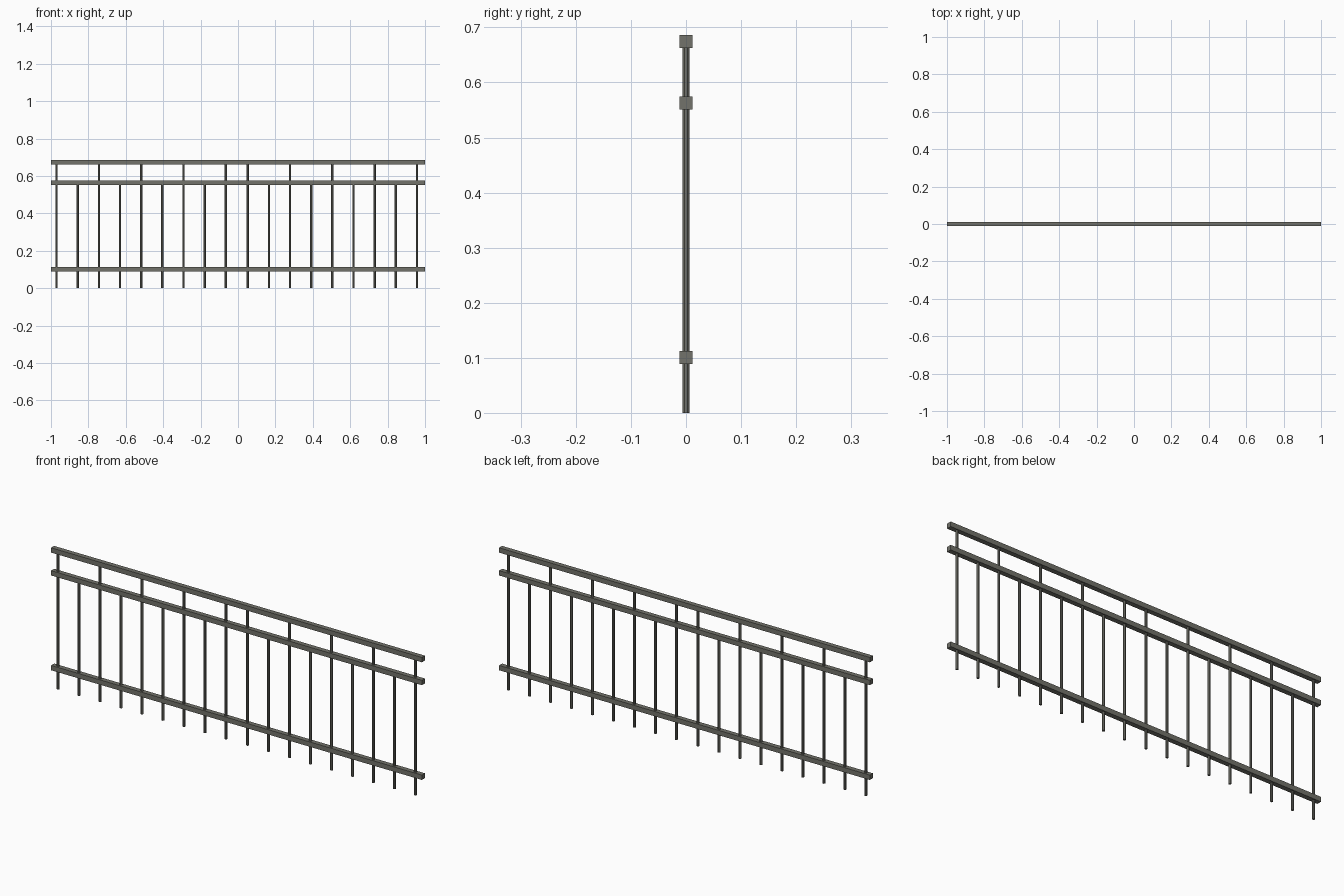
import bpy, math

if "Cube" in bpy.data.objects:
    bpy.data.objects.remove(bpy.data.objects["Cube"])

metal = bpy.data.materials.new("warm grey metal")
metal.diffuse_color = (0.17, 0.17, 0.145, 1)
metal.use_nodes = True
metal.node_tree.nodes["Principled BSDF"].inputs["Base Color"].default_value = metal.diffuse_color


def finish(name):
    ob = bpy.context.object
    ob.name = name
    ob.data.materials.append(metal)
    return ob


# Three full-length square rails
RAIL = 0.0236
TOP, MID, LOW = 0.674, 0.5625, 0.1005
for name, z in (("top_rail", TOP), ("middle_rail", MID), ("bottom_rail", LOW)):
    bpy.ops.mesh.primitive_cube_add(size=1, location=(0, 0, z))
    bpy.context.object.scale = (2.0, RAIL, RAIL)
    bpy.ops.object.transform_apply(location=False, rotation=False, scale=True)
    finish(name)

# Two panels of nine round bars, alternating tall and short
for panel, start in enumerate((-0.970, 0.052)):
    for i in range(9):
        tall = i % 2 == 0
        height = TOP if tall else MID
        bpy.ops.mesh.primitive_cylinder_add(
            vertices=8, radius=0.0064, depth=height,
            location=(start + i * 0.1131, 0, height / 2),
            rotation=(0, 0, math.pi / 8))
        finish(f"{'tall' if tall else 'short'}_bar_{panel * 9 + i + 1}")
